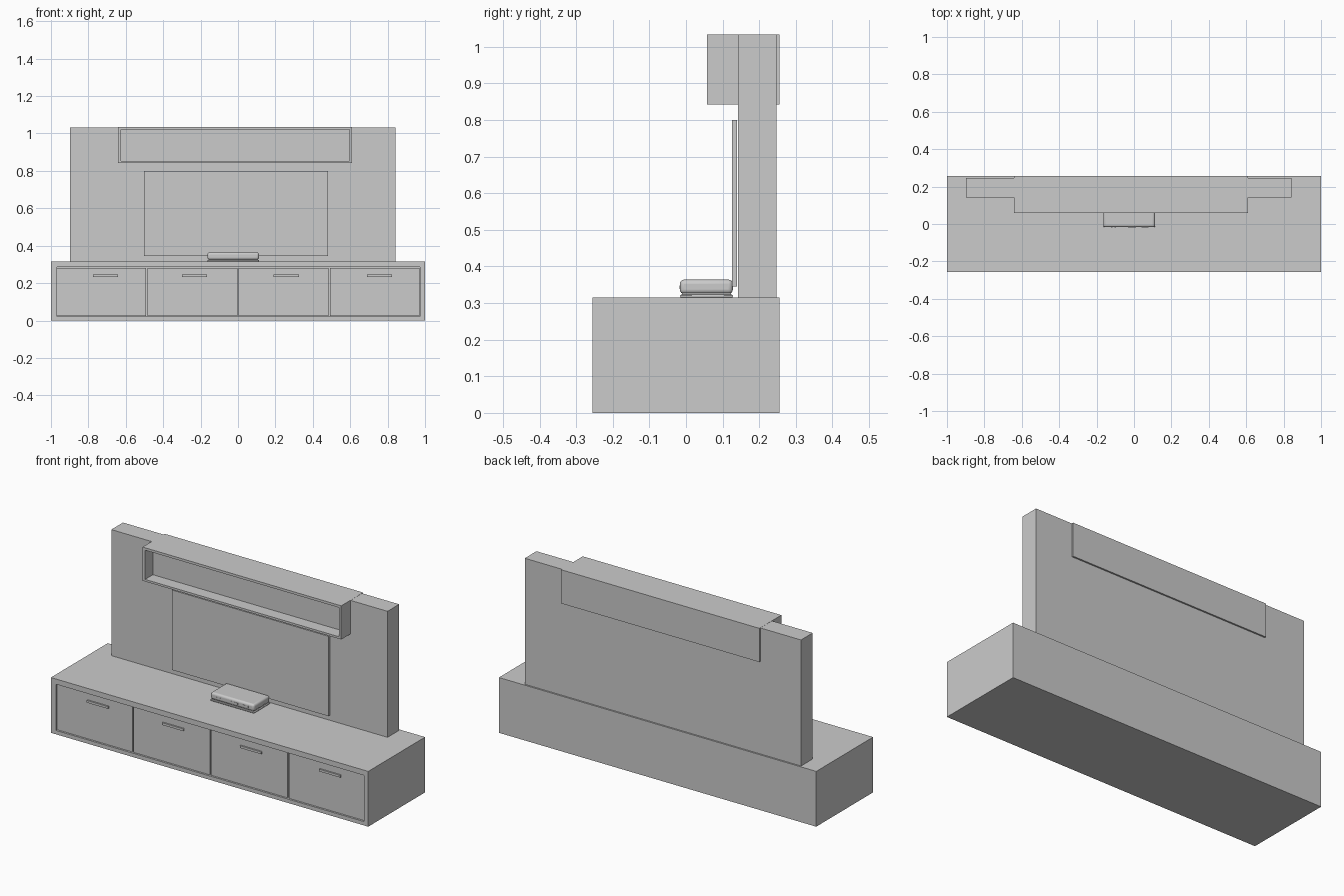
import bpy, bmesh

if "Cube" in bpy.data.objects:
    bpy.data.objects.remove(bpy.data.objects["Cube"])


def finish(name, bm):
    mesh = bpy.data.meshes.new(name)
    bm.normal_update()
    bm.to_mesh(mesh)
    bm.free()
    ob = bpy.data.objects.new(name, mesh)
    bpy.context.collection.objects.link(ob)
    return ob


def cube_bm(x, y, z):
    """bmesh box spanning the (min, max) ranges x, y, z"""
    bm = bmesh.new()
    bmesh.ops.create_cube(bm, size=1)
    for v in bm.verts:
        v.co = [r[0] if c < 0 else r[1] for c, r in zip(v.co, (x, y, z))]
    bm.normal_update()
    return bm


def box(name, x, y, z):
    return finish(name, cube_bm(x, y, z))


def recessed_box(name, x, y, z, ox, oz, depth):
    """box whose front has a rectangular recess spanning ox, oz"""
    bm = cube_bm(x, y, z)
    front = min(bm.faces, key=lambda f: f.calc_center_median().y)
    bmesh.ops.inset_individual(bm, faces=[front], thickness=0.005)
    c = front.calc_center_median()
    for v in front.verts:
        v.co.x = ox[0] if v.co.x < c.x else ox[1]
        v.co.z = oz[0] if v.co.z < c.z else oz[1]
    bmesh.ops.inset_individual(bm, faces=[front], thickness=0)
    for v in front.verts:
        v.co.y += depth
    return finish(name, bm)


def rounded_box(name, x, y, z, radius, segments=4):
    ob = box(name, x, y, z)
    m = ob.modifiers.new("round", 'BEVEL')
    m.width = radius
    m.segments = segments
    bpy.ops.object.select_all(action='DESELECT')
    bpy.context.view_layer.objects.active = ob
    ob.select_set(True)
    bpy.ops.object.shade_smooth_by_angle()
    return ob


# Low cabinet with recessed front
recessed_box("cabinet", (-1, 1), (-0.256, 0.256), (0, 0.315),
             (-0.968, 0.972), (0.022, 0.285), 0.022)

# Four drawer fronts with bar handles
edges = (-0.968, -0.489, 0.0, 0.489, 0.972)
handles = (-0.708, -0.233, 0.258, 0.756)
for i, hx in enumerate(handles):
    left = edges[i] + (0.004 if i else 0.001)
    right = edges[i + 1] - (0.004 if i < 3 else 0.001)
    box(f"drawer_front_{i + 1}", (left, right), (-0.247, -0.236), (0.023, 0.281))
    box(f"drawer_handle_{i + 1}", (hx - 0.067, hx + 0.067),
        (-0.2555, -0.246), (0.232, 0.245))

# Upright panel and screen
box("back_panel", (-0.898, 0.843), (0.142, 0.247), (0.315, 1.033))
box("screen", (-0.503, 0.482), (0.126, 0.1395), (0.345, 0.80))

# Open wall shelf passing through the panel
recessed_box("wall_shelf", (-0.642, 0.61), (0.058, 0.256), (0.842, 1.034),
             (-0.626, 0.597), (0.854, 1.02), 0.07)

# Media box: base, waist and rounded body
rounded_box("media_box_base", (-0.163, 0.112), (-0.016, 0.128), (0.315, 0.323), 0.003, 2)
box("media_box_waist", (-0.157, 0.106), (-0.011, 0.123), (0.319, 0.335))
rounded_box("media_box_body", (-0.163, 0.112), (-0.017, 0.128), (0.325, 0.364), 0.012)

# Ports and indicator buttons on the media box
for i, (cx, w, h) in enumerate([(-0.12, 0.008, 0.007), (-0.1, 0.008, 0.007),
                                (-0.01, 0.042, 0.01), (0.059, 0.036, 0.01)]):
    box(f"media_box_port_{i + 1}", (cx - w / 2, cx + w / 2),
        (-0.018, -0.012), (0.343 - h / 2, 0.343 + h / 2))
